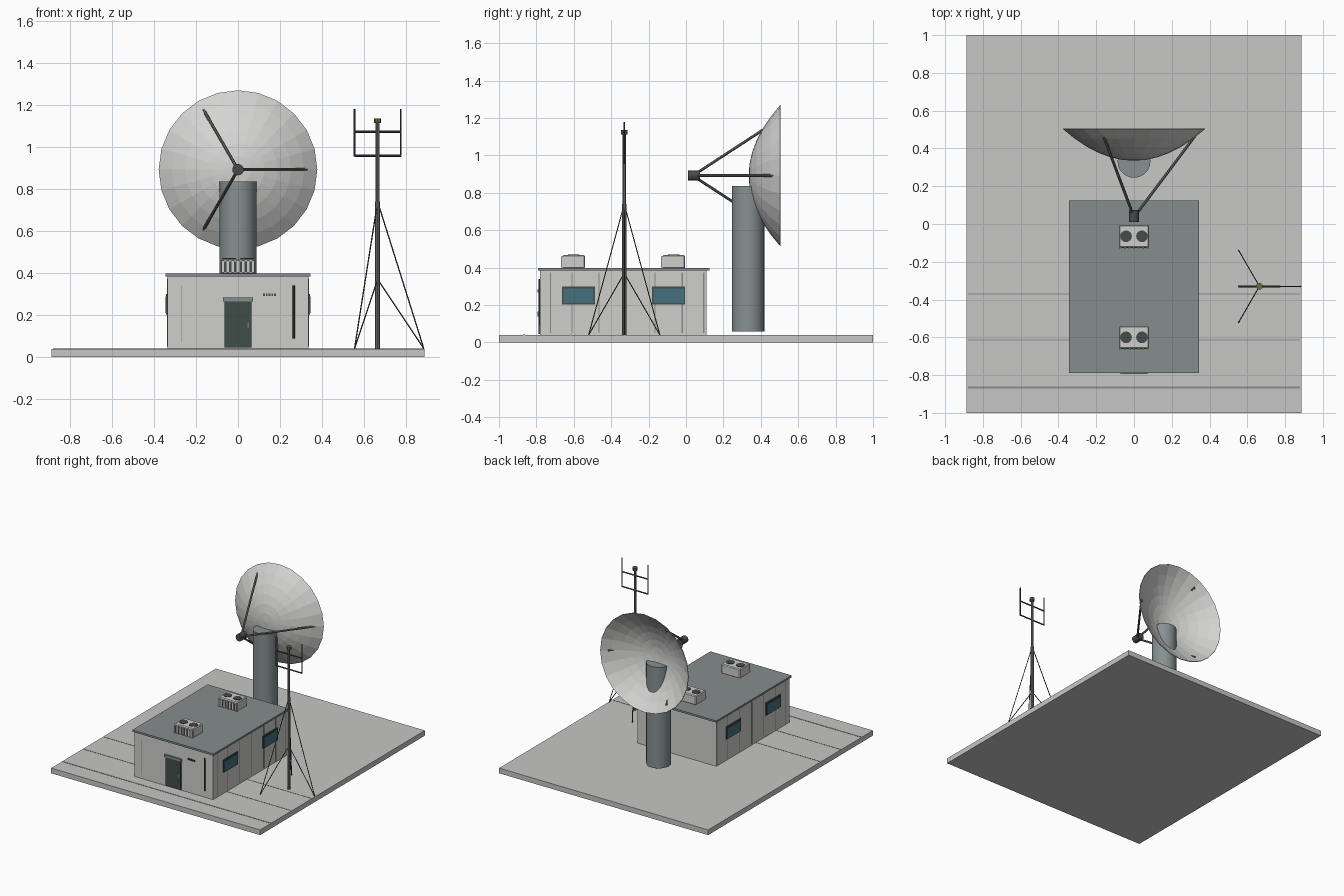
import bpy, bmesh, math
from mathutils import Vector

if "Cube" in bpy.data.objects:
    bpy.data.objects.remove(bpy.data.objects["Cube"])


def mat(name, r, g, b):
    m = bpy.data.materials.new(name)
    m.diffuse_color = (r, g, b, 1)
    m.use_nodes = True
    m.node_tree.nodes["Principled BSDF"].inputs["Base Color"].default_value = m.diffuse_color
    return m


CONCRETE = mat("concrete grey", 0.57, 0.57, 0.56)
WALL = mat("wall light grey", 0.62, 0.62, 0.60)
DISH = mat("dish off white", 0.66, 0.66, 0.65)
ROOF = mat("roof slate", 0.24, 0.27, 0.27)
STEEL = mat("pedestal steel", 0.24, 0.28, 0.29)
DOOR = mat("door dark green", 0.05, 0.075, 0.065)
GLASS = mat("window blue", 0.06, 0.16, 0.20)
DARK = mat("dark metal", 0.06, 0.07, 0.07)
MAST = mat("mast grey", 0.18, 0.19, 0.18)
OLIVE = mat("cap olive", 0.16, 0.14, 0.06)


def finish(bm, name, m):
    me = bpy.data.meshes.new(name)
    bm.to_mesh(me)
    bm.free()
    me.materials.append(m)
    ob = bpy.data.objects.new(name, me)
    bpy.context.collection.objects.link(ob)
    return ob


def box(name, x0, x1, y0, y1, z0, z1, m, bevel=0):
    bm = bmesh.new()
    bmesh.ops.create_cube(bm, size=1)
    for v in bm.verts:
        v.co = Vector(((x0 + x1) / 2 + v.co.x * (x1 - x0),
                       (y0 + y1) / 2 + v.co.y * (y1 - y0),
                       (z0 + z1) / 2 + v.co.z * (z1 - z0)))
    if bevel:
        bmesh.ops.bevel(bm, geom=bm.edges[:], offset=bevel, segments=1, affect='EDGES')
    return finish(bm, name, m)


def rod(name, a, b, r, m, sides=8, smooth=False):
    a, b = Vector(a), Vector(b)
    bm = bmesh.new()
    bmesh.ops.create_cone(bm, cap_ends=True, segments=sides, radius1=r, radius2=r,
                          depth=(b - a).length)
    rot = (b - a).to_track_quat('Z', 'Y')
    for v in bm.verts:
        v.co = rot @ v.co + (a + b) / 2
    if smooth:
        for f in bm.faces:
            f.smooth = len(f.verts) == 4
    return finish(bm, name, m)


# Ground slab with painted joint lines
box("slab", -0.888, 0.888, -1, 1, 0, 0.04, CONCRETE)
for y, w in ((-0.37, 0.004), (-0.615, 0.005), (-0.865, 0.012)):
    box("slab_joint", -0.88, 0.88, y - w / 2, y + w / 2, 0.038, 0.0415, ROOF)

# Building shell and roof
box("building_walls", -0.335, 0.335, -0.78, 0.11, 0.035, 0.387, WALL)
box("roof", -0.345, 0.345, -0.79, 0.125, 0.384, 0.398, ROOF)

# Side ribs and windows, both sides
for s in (-1, 1):
    def side(name, depth, y0, y1, z0, z1, m):
        a, b = sorted((s * 0.33, s * (0.335 + depth)))
        box(name, a, b, y0, y1, z0, z1, m)
    for y in (-0.725, -0.61, -0.465, -0.32, -0.165, -0.02, 0.095):
        side("wall_rib", 0.002, y - 0.003, y + 0.003, 0.05, 0.375, ROOF)
    for y in (-0.575, -0.093):
        side("window_frame", 0.007, y - 0.088, y + 0.088, 0.204, 0.300, DARK)
        side("window_glass", 0.010, y - 0.081, y + 0.081, 0.210, 0.288, GLASS)

# Front door, canopy, handle, vent and pipe
box("door", -0.064, 0.064, -0.788, -0.775, 0.045, 0.27, DOOR)
box("door_canopy", -0.072, 0.072, -0.795, -0.775, 0.266, 0.283, ROOF)
box("door_handle", 0.044, 0.052, -0.793, -0.787, 0.14, 0.165, MAST)
for i in range(5):
    box("front_vent", 0.12 + i * 0.013, 0.128 + i * 0.013, -0.784, -0.775, 0.29, 0.303, DARK)
box("front_seam", -0.272, -0.268, -0.782, -0.775, 0.07, 0.34, ROOF)
rod("drain_pipe", (0.265, -0.784, 0.09), (0.265, -0.784, 0.34), 0.005, DARK)

# Rooftop cooling units: body, two fans, front louvres
for y in (-0.065, -0.6):
    box("cooler_body", -0.08, 0.08, y - 0.06, y + 0.06, 0.395, 0.468, WALL, 0.006)
    box("cooler_grille", -0.073, 0.073, y - 0.063, y - 0.05, 0.405, 0.456, DARK)
    for i in range(7):
        x = -0.072 + i * 0.024
        box("cooler_louvre", x - 0.006, x + 0.006, y - 0.068, y - 0.055, 0.402, 0.459, WALL)
    for x in (-0.042, 0.042):
        rod("cooler_fan", (x, y, 0.46), (x, y, 0.471), 0.031, DARK, 16)

# Dish pedestal
rod("dish_pedestal", (0, 0.332, 0.06), (0, 0.332, 0.836), 0.087, STEEL, 24, True)

# Dish: paraboloid bulging towards the front, thin shell
CZ, RIM, APEX, DEPTH = 0.892, 0.376, 0.337, 0.168
bm = bmesh.new()
profile = [bm.verts.new((r, APEX + DEPTH * (r / RIM) ** 2, CZ))
           for r in (RIM * i / 6 for i in range(7))]
edges = [bm.edges.new(p) for p in zip(profile, profile[1:])]
bmesh.ops.spin(bm, geom=profile + edges, cent=(0, 0, CZ), axis=(0, 1, 0),
               angle=math.tau, steps=24)
bmesh.ops.remove_doubles(bm, verts=bm.verts[:], dist=0.0005)
bmesh.ops.recalc_face_normals(bm, faces=bm.faces[:])
dish = finish(bm, "dish", DISH)
shell = dish.modifiers.new("shell", 'SOLIDIFY')
shell.thickness = 0.004
shell.offset = 0

# Feed horn and three struts
rod("feed_horn", (0, 0.01, CZ), (0, 0.075, CZ), 0.027, DARK, 16)
for k in range(3):
    a = math.tau * k / 3
    c, s = math.cos(a), math.sin(a)
    rod("feed_strut", (0.018 * c, 0.06, CZ + 0.018 * s),
        (0.33 * c, 0.475, CZ + 0.33 * s), 0.0075, MAST)

# Antenna mast with cap
MX, MY = 0.664, -0.33
rod("mast_lower", (MX, MY, 0.03), (MX, MY, 0.74), 0.012, MAST, 10)
rod("mast_upper", (MX, MY, 0.74), (MX, MY, 1.12), 0.0095, MAST, 10)
rod("mast_cap", (MX, MY, 1.113), (MX, MY, 1.136), 0.018, OLIVE, 10)

# Antenna crossbars and uprights
for z in (0.958, 1.072):
    rod("antenna_crossbar", (MX - 0.111, MY, z), (MX + 0.111, MY, z), 0.005, DARK)
for x in (-0.11, 0.11):
    rod("antenna_upright", (MX + x, MY, 0.955), (MX + x, MY, 1.18), 0.004, DARK)

# Guy wires, two heights on three anchors
for k in range(3):
    a = math.tau * k / 3
    foot = (MX + 0.22 * math.cos(a), MY + 0.22 * math.sin(a), 0.04)
    for z in (0.37, 0.74):
        rod("guy_wire", (MX, MY, z), foot, 0.003, DARK, 6)
